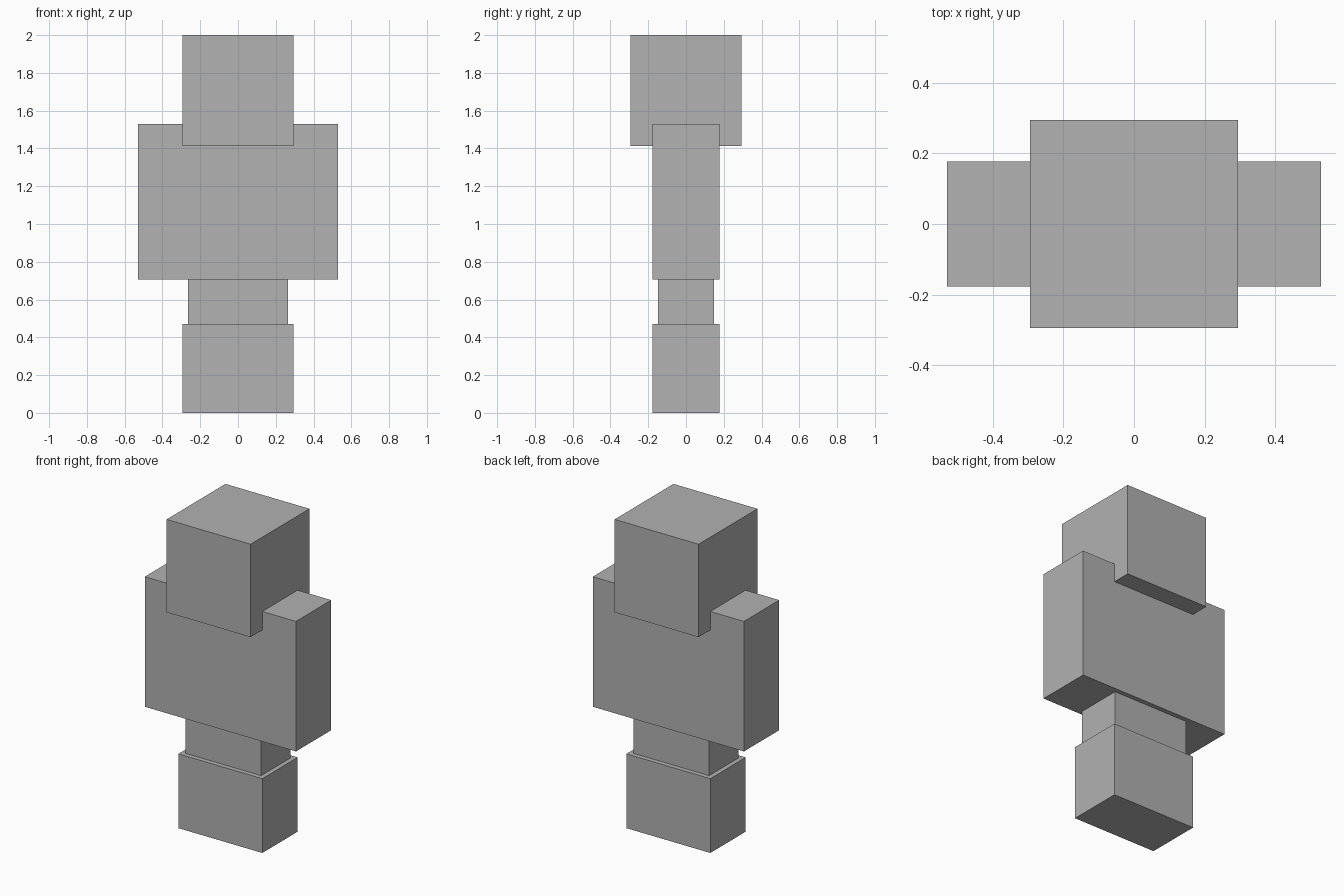
import bpy

# Remove the default cube if present
default = bpy.data.objects.get("Cube")
if default:
    bpy.data.objects.remove(default, do_unlink=True)

UNIT = 2 / 34  # the whole figure is 34 blocks tall

# Single flat material
grey = bpy.data.materials.new("plain_grey")
grey.use_nodes = True
colour = (0.445, 0.445, 0.445, 1)
grey.diffuse_color = colour
grey.node_tree.nodes["Principled BSDF"].inputs["Base Color"].default_value = colour


def box(name, width, depth, bottom, top):
    """Centred box, measured in blocks."""
    bpy.ops.mesh.primitive_cube_add(size=1, location=(0, 0, (bottom + top) / 2 * UNIT))
    obj = bpy.context.object
    obj.name = obj.data.name = name
    obj.scale = (width * UNIT, depth * UNIT, (top - bottom) * UNIT)
    bpy.ops.object.transform_apply(location=False, rotation=False, scale=True)
    obj.data.materials.append(grey)
    return obj


# Feet, legs, torso with arms, and head
box("boots", 10, 6, 0, 8)
box("legs", 9, 5, 8, 12)
box("torso", 18, 6, 12, 26)
box("head", 10, 10, 24, 34)
